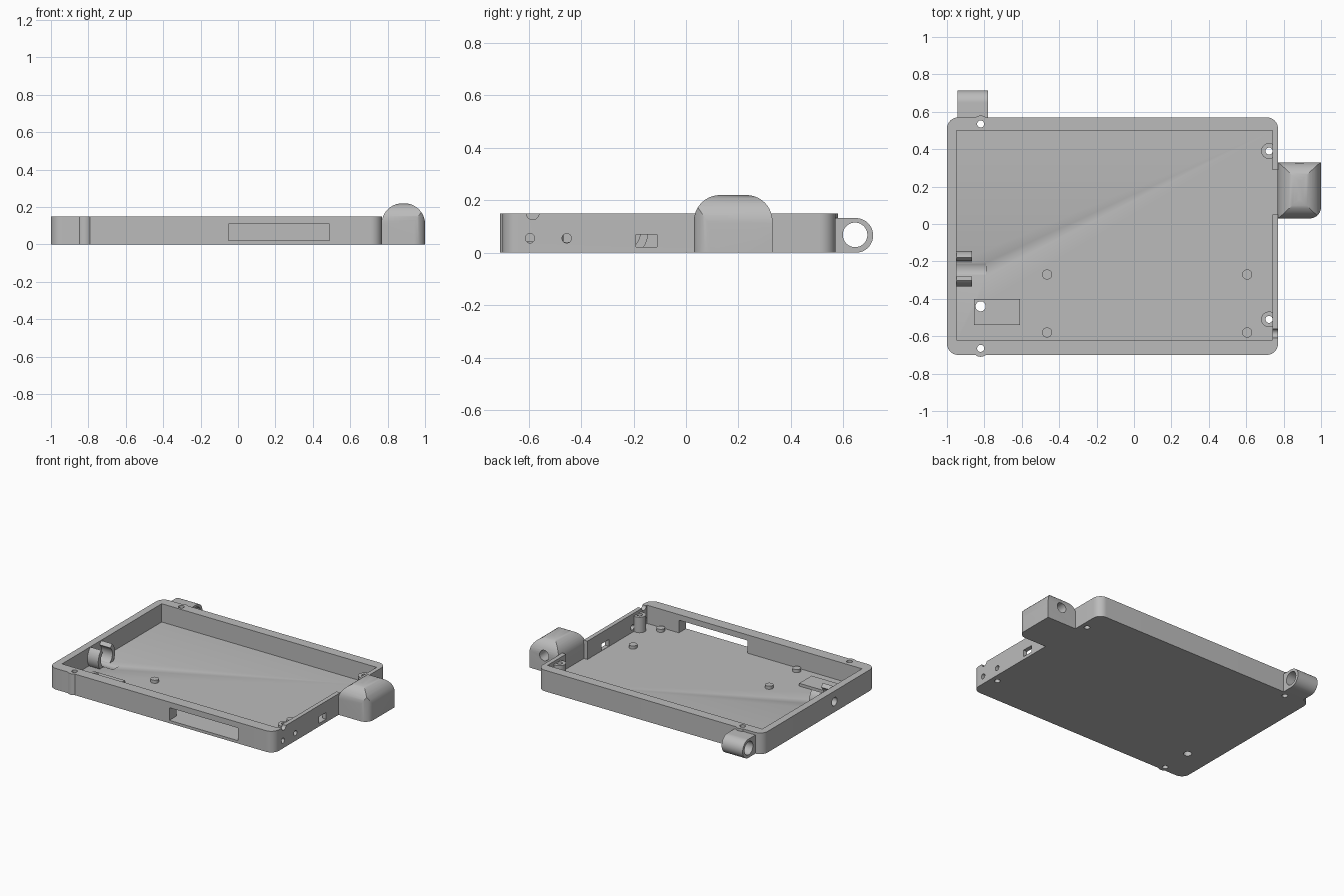
import bpy, bmesh, math
from math import sin, cos, radians

if "Cube" in bpy.data.objects:
    bpy.data.objects.remove(bpy.data.objects["Cube"], do_unlink=True)

grey = bpy.data.materials.new("plain grey")
grey.use_nodes = True
COLOUR = (0.5, 0.5, 0.5, 1)
grey.diffuse_color = COLOUR
grey.node_tree.nodes["Principled BSDF"].inputs["Base Color"].default_value = COLOUR

FLOOR, RIM = 0.02, 0.15


def arc(cx, cy, r, a0, a1, n=10):
    angles = [radians(a0 + (a1 - a0) * i / n) for i in range(n + 1)]
    return [(cx + r * cos(a), cy + r * sin(a)) for a in angles]


def circle(cx, cy, r, n=32):
    return arc(cx, cy, r, 0, 360, n)[:-1]


def rect(x0, y0, x1, y1, radii=(0, 0, 0, 0)):
    """Rectangle outline; radii run anticlockwise from the lower left corner."""
    corners = [(x0, y0, 1, 1), (x1, y0, -1, 1), (x1, y1, -1, -1), (x0, y1, 1, -1)]
    pts = []
    for i, ((x, y, sx, sy), r) in enumerate(zip(corners, radii)):
        start = 180 + 90 * i
        pts += arc(x + sx * r, y + sy * r, r, start, start + 90) if r else [(x, y)]
    return pts


def prism(name, outline, axis, lo, hi):
    """Extrude a flat outline along an axis."""
    place = {"x": lambda a, b, t: (t, a, b),
             "y": lambda a, b, t: (a, t, b),
             "z": lambda a, b, t: (a, b, t)}[axis]
    bm = bmesh.new()
    low = [bm.verts.new(place(a, b, lo)) for a, b in outline]
    high = [bm.verts.new(place(a, b, hi)) for a, b in outline]
    bm.faces.new(low)
    bm.faces.new(high)
    for i in range(len(low)):
        j = (i + 1) % len(low)
        bm.faces.new((low[i], low[j], high[j], high[i]))
    bmesh.ops.recalc_face_normals(bm, faces=bm.faces)
    mesh = bpy.data.meshes.new(name)
    bm.to_mesh(mesh)
    bm.free()
    mesh.materials.append(grey)
    obj = bpy.data.objects.new(name, mesh)
    bpy.context.collection.objects.link(obj)
    return obj


def combine(obj, operation, *shape):
    """Apply a boolean with a temporary prism."""
    tool = prism("cutter", *shape)
    tool.hide_render = True
    mod = obj.modifiers.new("boolean", "BOOLEAN")
    mod.operation, mod.object, mod.solver = operation, tool, "EXACT"
    bpy.context.view_layer.objects.active = obj
    bpy.ops.object.modifier_apply(modifier=mod.name)
    bpy.data.objects.remove(tool, do_unlink=True)


def cut(obj, *shape):
    combine(obj, "DIFFERENCE", *shape)


# Tray shell with rounded outer corners
tray = prism("tray", rect(-1, -0.70, 0.77, 0.57, (0.06,) * 4), "z", 0, RIM)
edge_posts = [(-0.82, 0.535), (-0.82, -0.665)]
for x, y in edge_posts:
    combine(tray, "UNION", circle(x, y, 0.045), "z", 0, RIM)
cut(tray, rect(-0.95, -0.62, 0.74, 0.50), "z", FLOOR, 0.3)

# Slot in the front wall, recess beside the pod, window and round ports
cut(tray, rect(-0.05, FLOOR, 0.49, 0.11), "y", -0.8, -0.6)
cut(tray, rect(0.70, 0.05, 0.80, 0.29), "z", FLOOR, 0.3)
cut(tray, rect(-0.19, 0.022, -0.11, 0.07), "x", 0.7, 0.8)
for y, z, r in [(-0.595, 0.055, 0.018), (-0.455, 0.055, 0.018), (-0.585, RIM, 0.024)]:
    cut(tray, circle(y, z, r), "x", 0.7, 0.8)

# Cable port in the left-hand wall and the groove behind the clip
CLIP_Y, CLIP_Z = -0.24, 0.075
cut(tray, circle(CLIP_Y, CLIP_Z, 0.03), "x", -1.1, -0.9)
cut(tray, circle(CLIP_Y, CLIP_Z, 0.065), "x", -0.949, -0.79)

# Screw posts against the side wall
side_posts = [(0.722, 0.39), (0.722, -0.51)]
parts = [tray]
for i, (x, y) in enumerate(side_posts):
    post = prism(f"screw_post_{i + 1}", circle(x, y, 0.042), "z", 0.01, 0.13)
    cut(post, circle(x, y, 0.019), "z", -0.1, 0.3)
    parts.append(post)

# Raised pad on the floor
pad = prism("floor_pad", rect(-0.855, -0.54, -0.61, -0.40), "z", 0.01, 0.04)
parts.append(pad)

# Screw holes through the floor
for x, y in edge_posts + side_posts:
    cut(tray, circle(x, y, 0.019), "z", -0.1, 0.3)
for part in (tray, pad):
    cut(part, circle(-0.82, -0.44, 0.027), "z", -0.1, 0.3)

# Board standoffs
for i, (x, y) in enumerate((x, y) for x in (-0.465, 0.605) for y in (-0.27, -0.58)):
    parts.append(prism(f"standoff_{i + 1}", circle(x, y, 0.027), "z", 0.01, 0.042))

# Curved clip arms
for side, name in ((1, "back"), (-1, "front")):
    outline = arc(0, CLIP_Z, 0.095, -58, 50, 16) + arc(0, CLIP_Z, 0.065, 50, -58, 16)
    outline = [(CLIP_Y + side * a, max(b, 0.012)) for a, b in outline]
    parts.append(prism(f"clip_arm_{name}", outline, "x", -0.955, -0.865))

# Domed side pod with a hole in its back face
pod = prism("side_pod", rect(0.768, 0, 1.0, 0.22, (0, 0, 0.11, 0.11)), "y", 0.03, 0.33)
combine(pod, "INTERSECT", rect(0.03, -0.1, 0.33, 0.22, (0, 0, 0.1, 0.1)), "x", 0.5, 1.2)
combine(pod, "INTERSECT", rect(0.5, 0.03, 1.0, 0.5, (0, 0.06, 0, 0)), "z", -0.2, 0.4)
cut(pod, circle(0.885, 0.115, 0.036), "y", 0.12, 0.5)
parts.append(pod)

# Loop on the back wall
loop_outline = [(0.56, 0)] + arc(0.648, 0.066, 0.066, -90, 90, 24) + [(0.56, 0.132)]
loop = prism("back_loop", loop_outline, "x", -0.945, -0.78)
cut(loop, circle(0.645, 0.068, 0.047), "x", -1.1, -0.6)
parts.append(loop)

# Smooth the round walls, keep edges sharp
for obj in bpy.context.view_layer.objects:
    obj.select_set(obj in parts)
bpy.context.view_layer.objects.active = tray
bpy.ops.object.shade_smooth_by_angle(angle=radians(30))
